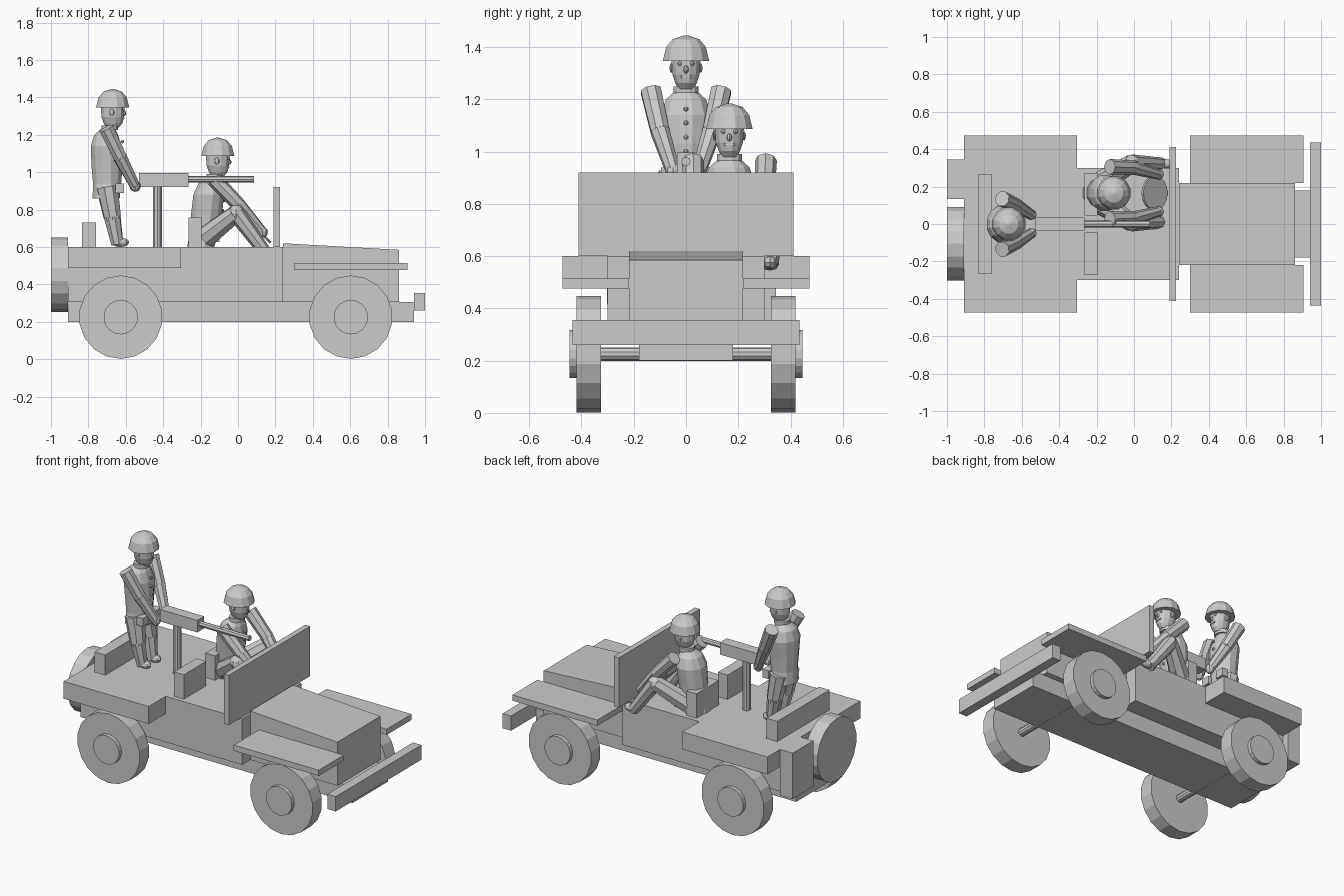
import bpy, bmesh, math
from mathutils import Vector, Matrix

cube = bpy.data.objects.get("Cube")
if cube:
    bpy.data.objects.remove(cube, do_unlink=True)

GREY = (0.6, 0.6, 0.6, 1)
paint = bpy.data.materials.new("plain grey")
paint.use_nodes = True
paint.diffuse_color = GREY
paint.node_tree.nodes["Principled BSDF"].inputs["Base Color"].default_value = GREY


def finish(name, bm):
    bmesh.ops.recalc_face_normals(bm, faces=bm.faces)
    mesh = bpy.data.meshes.new(name)
    bm.to_mesh(mesh)
    bm.free()
    mesh.materials.append(paint)
    obj = bpy.data.objects.new(name, mesh)
    bpy.context.collection.objects.link(obj)
    return obj


def box(name, x0, x1, y0, y1, z0, z1):
    bm = bmesh.new()
    bmesh.ops.create_cube(bm, size=1)
    for v in bm.verts:
        v.co = [a + (b - a) * (c + 0.5)
                for a, b, c in zip((x0, y0, z0), (x1, y1, z1), v.co)]
    return finish(name, bm)


def rod(name, start, end, r0, r1=None, sides=8):
    """Straight or tapered cylinder between two points."""
    a, b = Vector(start), Vector(end)
    turn = (b - a).to_track_quat('Z', 'Y').to_matrix().to_4x4()
    bm = bmesh.new()
    bmesh.ops.create_cone(bm, cap_ends=True, segments=sides, radius1=r0,
                          radius2=r1 or r0, depth=(b - a).length,
                          matrix=Matrix.Translation((a + b) / 2) @ turn)
    return finish(name, bm)


def ball(name, centre, radius, stretch=(1, 1, 1)):
    bm = bmesh.new()
    bmesh.ops.create_uvsphere(bm, u_segments=8, v_segments=6, radius=radius)
    bmesh.ops.scale(bm, vec=stretch, verts=bm.verts)
    bmesh.ops.translate(bm, vec=centre, verts=bm.verts)
    return finish(name, bm)


def loft(name, y, rings, sides=12):
    """Stack of elliptical rings given as (x, z, x radius, y radius)."""
    bm = bmesh.new()
    loops = []
    for x, z, rx, ry in rings:
        angles = [math.tau * (i + 0.5) / sides for i in range(sides)]
        loops.append([bm.verts.new((x + rx * math.cos(t), y + ry * math.sin(t), z))
                      for t in angles])
    for low, high in zip(loops, loops[1:]):
        for i in range(sides):
            j = (i + 1) % sides
            bm.faces.new((low[i], low[j], high[j], high[i]))
    bm.faces.new(loops[0])
    bm.faces.new(loops[-1])
    return finish(name, bm)


# Car body, with a hood that slopes down to the front
box("chassis", -0.91, 0.94, -0.18, 0.18, 0.2, 0.305)
box("body_tub", -0.91, 0.24, -0.3, 0.3, 0.305, 0.6)
hood = box("hood", 0.24, 0.86, -0.218, 0.218, 0.305, 0.62)
for v in hood.data.vertices:
    if v.co.x > 0.5 and v.co.z > 0.5:
        v.co.z = 0.585
box("front_bumper", 0.94, 1.0, -0.435, 0.435, 0.26, 0.355)
box("windshield", 0.19, 0.225, -0.412, 0.412, 0.6, 0.92)
box("rear_bench", -0.835, -0.76, -0.265, 0.265, 0.6, 0.73)
box("fuel_can", -1.0, -0.91, 0.135, 0.345, 0.305, 0.6)

# Fenders, seats and wheels on both sides
for side, s in (("left", 1), ("right", -1)):
    box(side + "_front_fender", 0.3, 0.905, s * 0.218, s * 0.472, 0.477, 0.514)
    box(side + "_rear_fender", -0.91, -0.305, s * 0.3, s * 0.472, 0.488, 0.6)
    box(side + "_seat", -0.265, -0.195, s * 0.045, s * 0.272, 0.6, 0.757)
    for end, x in (("front", 0.603), ("rear", -0.627)):
        label = f"{side}_{end}"
        rod(label + "_wheel", (x, s * 0.325, 0.225), (x, s * 0.42, 0.225), 0.223, sides=18)
        rod(label + "_hub", (x, s * 0.42, 0.225), (x, s * 0.445, 0.225), 0.092, sides=18)
for end, x in (("front", 0.603), ("rear", -0.627)):
    rod(end + "_axle", (x, -0.33, 0.225), (x, 0.33, 0.225), 0.026, sides=10)
rod("spare_wheel", (-1.0, -0.105, 0.452), (-0.91, -0.105, 0.452), 0.2, sides=18)

# Mounted gun
rod("gun_post", (-0.431, 0, 0.6), (-0.431, 0, 0.92), 0.026, sides=10)
box("gun_box", -0.53, -0.265, -0.035, 0.035, 0.92, 0.997)
rod("gun_barrel", (-0.265, 0, 0.962), (0.085, 0, 0.962), 0.018)

# Steering wheel, tilted forward
rod("steering_wheel", (0.105, 0.166, 0.683), (0.115, 0.166, 0.693), 0.092, sides=16)


def figure(name, x, y, z, lean, arm, leg):
    """Person facing +x; z is the waist, lean shifts the hips back from the neck."""
    # Torso, with belt flare and rounded shoulders
    def at(h):
        return x - lean * (1 - h / 0.33)
    loft(name + "_torso", y, [
        (at(h) + dx, z + h, rx, ry) for h, dx, rx, ry in (
            (-0.04, -0.015, 0.075, 0.092), (0.04, -0.01, 0.078, 0.082),
            (0.13, -0.01, 0.086, 0.088), (0.24, -0.015, 0.085, 0.1),
            (0.3, -0.015, 0.066, 0.08), (0.33, -0.005, 0.04, 0.045))])
    for h in (0.1, 0.155, 0.21, 0.263):
        ball(name + "_button", (at(h) + 0.072, y, z + h), 0.009)
    # Neck, head and face
    hx = x + 0.02
    loft(name + "_collar", y, [(x + 0.005, z + 0.325, 0.046, 0.05),
                               (x + 0.005, z + 0.35, 0.046, 0.05)])
    loft(name + "_head", y, [
        (hx, z + 0.34, 0.035, 0.032), (hx + 0.002, z + 0.362, 0.052, 0.042),
        (hx, z + 0.395, 0.062, 0.054), (hx, z + 0.46, 0.066, 0.058)])
    ball(name + "_nose", (hx + 0.06, y, z + 0.415), 0.013, (1, 0.8, 1.2))
    box(name + "_mouth", hx + 0.045, hx + 0.062, y - 0.02, y + 0.02, z + 0.384, z + 0.392)
    for s in (-1, 1):
        ball(name + "_eye", (hx + 0.056, y + s * 0.023, z + 0.437), 0.009)
        ball(name + "_ear", (hx - 0.005, y + s * 0.056, z + 0.42), 0.014, (1, 0.5, 1.3))
        box(name + "_pouch", at(0) + 0.035, at(0) + 0.08,
            y + s * 0.035, y + s * 0.095, z - 0.012, z + 0.04)
    loft(name + "_helmet", y, [
        (hx, z + 0.446, 0.092, 0.092), (hx, z + 0.5, 0.078, 0.079),
        (hx, z + 0.53, 0.052, 0.053), (hx, z + 0.545, 0.008, 0.008)])
    # Limbs as jointed tapered rods, mirrored about the middle of the body
    for side, s in (("left", 1), ("right", -1)):
        a = [Vector((px, y + s * py, pz)) for px, py, pz in arm]
        rod(f"{name}_{side}_upper_arm", a[0], a[1], 0.042, 0.038)
        rod(f"{name}_{side}_forearm", a[1], a[2], 0.038, 0.028)
        ball(f"{name}_{side}_elbow", a[1], 0.037)
        ball(f"{name}_{side}_hand", a[2], 0.03)
        g = [Vector((px, y + s * py, pz)) for px, py, pz in leg]
        rod(f"{name}_{side}_thigh", g[0], g[1], 0.06, 0.048)
        rod(f"{name}_{side}_shin", g[1], g[2], 0.046, 0.034)
        ball(f"{name}_{side}_knee", g[1], 0.046)
        ball(f"{name}_{side}_foot", g[2] + Vector((0.015, 0, 0.01)), 0.028, (1.7, 1, 0.9))


figure("gunner", -0.69, 0, 0.9, 0.0,
       ((-0.705, 0.135, 1.235), (-0.63, 0.1, 1.08), (-0.55, 0.05, 0.925)),
       ((-0.7, 0.05, 0.92), (-0.672, 0.058, 0.76), (-0.645, 0.05, 0.615)))
figure("driver", -0.128, 0.166, 0.64, 0.05,
       ((-0.13, 0.14, 0.965), (0.0, 0.135, 0.83), (0.13, 0.1, 0.68)),
       ((-0.17, 0.06, 0.655), (-0.01, 0.16, 0.78), (0.15, 0.155, 0.565)))
